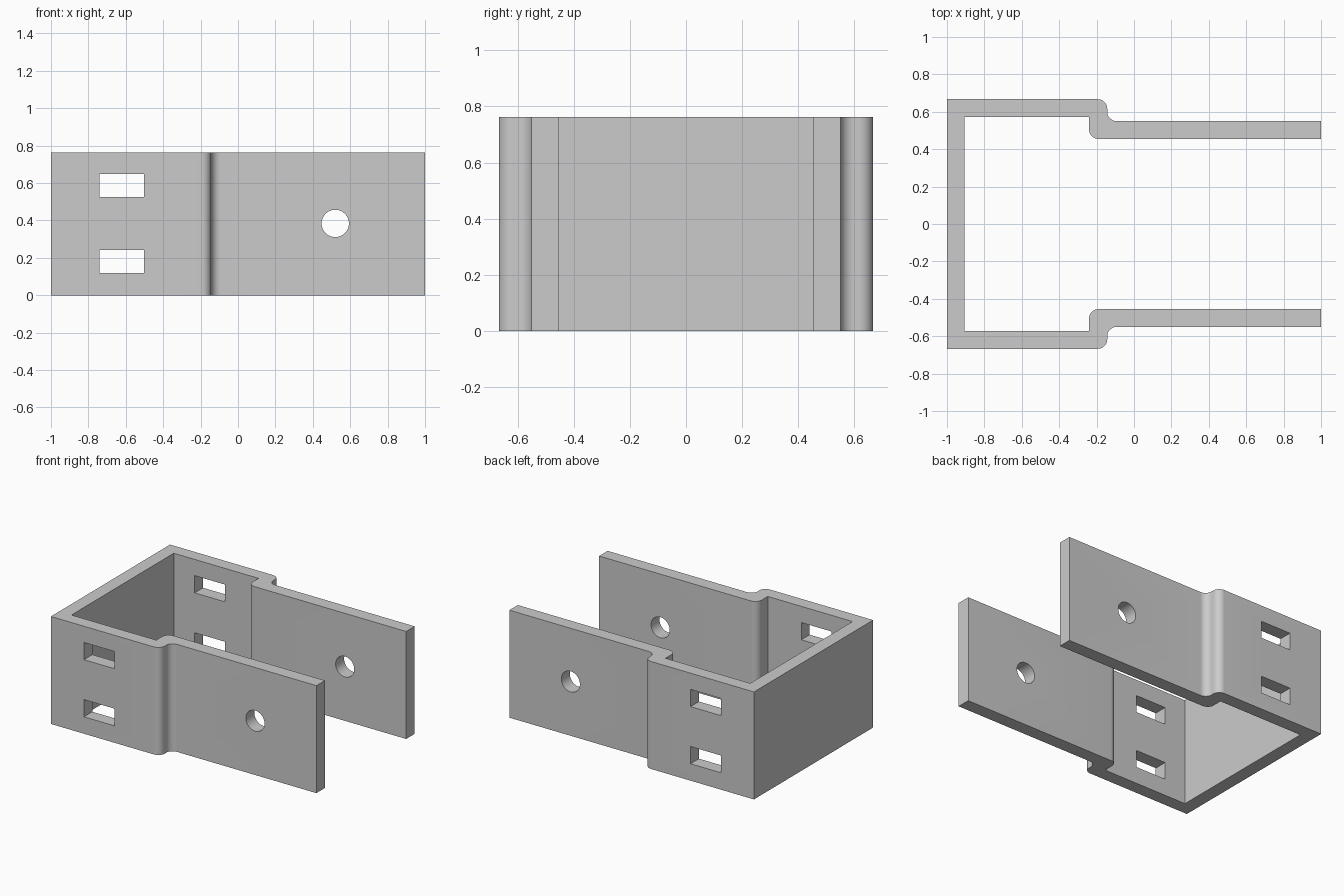
import bpy
import bmesh
from math import cos, sin, pi, radians
from mathutils import Matrix

if "Cube" in bpy.data.objects:
    bpy.data.objects.remove(bpy.data.objects["Cube"], do_unlink=True)

HEIGHT = 0.762
RADIUS = 0.05

steel = bpy.data.materials.new("grey steel")
steel.use_nodes = True
GREY = (0.6, 0.6, 0.6, 1)
steel.diffuse_color = GREY
steel.node_tree.nodes["Principled BSDF"].inputs["Base Color"].default_value = GREY


def bend(cx, cy, start, end, steps=10):
    """Points of a rounded bend, angles in degrees."""
    angles = [radians(start + (end - start) * i / steps) for i in range(steps + 1)]
    return [(cx + RADIUS * cos(a), cy + RADIUS * sin(a)) for a in angles]


def add_object(name, bm):
    bmesh.ops.recalc_face_normals(bm, faces=bm.faces)
    mesh = bpy.data.meshes.new(name)
    bm.to_mesh(mesh)
    bm.free()
    obj = bpy.data.objects.new(name, mesh)
    mesh.materials.append(steel)
    bpy.context.collection.objects.link(obj)
    return obj


# Bracket: half of the plan outline, mirrored and extruded upwards
OUTER, INNER = 0.667, 0.573
ARM_OUT, ARM_IN = 0.55, 0.455
STEP_OUT, STEP_IN = -0.143, -0.24
half = [(-1, OUTER)]
half += bend(STEP_OUT - RADIUS, OUTER - RADIUS, 90, 0)
half += bend(STEP_OUT + RADIUS, ARM_OUT + RADIUS, 180, 270)
half += [(1, ARM_OUT), (1, ARM_IN)]
half += bend(STEP_IN + RADIUS, ARM_IN + RADIUS, 270, 180)
half += [(STEP_IN, INNER), (-0.905, INNER)]
outline = half + [(x, -y) for x, y in reversed(half)]

bm = bmesh.new()
base = bm.faces.new([bm.verts.new((x, y, 0)) for x, y in outline])
extruded = bmesh.ops.extrude_face_region(bm, geom=[base])["geom"]
top = [v for v in extruded if isinstance(v, bmesh.types.BMVert)]
bmesh.ops.translate(bm, verts=top, vec=(0, 0, HEIGHT))
bracket = add_object("bracket", bm)

# Cutters for the strap slots and the bolt hole, passing through both sides
cutters = []
for z in (0.181, 0.586):
    bm = bmesh.new()
    place = Matrix.Translation((-0.622, 0, z)) @ Matrix.Diagonal((0.238, 2, 0.122, 1))
    bmesh.ops.create_cube(bm, size=1, matrix=place)
    cutters.append(add_object("slot_cutter", bm))
bm = bmesh.new()
place = Matrix.Translation((0.52, 0, HEIGHT / 2 + 0.003)) @ Matrix.Rotation(pi / 2, 4, "X")
bmesh.ops.create_cone(bm, cap_ends=True, segments=48, radius1=0.073,
                      radius2=0.073, depth=2, matrix=place)
cutters.append(add_object("bolt_hole_cutter", bm))

bpy.ops.object.select_all(action="DESELECT")
bpy.context.view_layer.objects.active = bracket
bracket.select_set(True)
for cutter in cutters:
    cutter.hide_render = True
    cut = bracket.modifiers.new("cut", "BOOLEAN")
    cut.operation = "DIFFERENCE"
    cut.solver = "EXACT"
    cut.object = cutter
    bpy.ops.object.modifier_apply(modifier=cut.name)
    bpy.data.objects.remove(cutter, do_unlink=True)

# Smooth bends and hole walls, crisp plate edges
bpy.ops.object.shade_smooth_by_angle(angle=radians(30))
